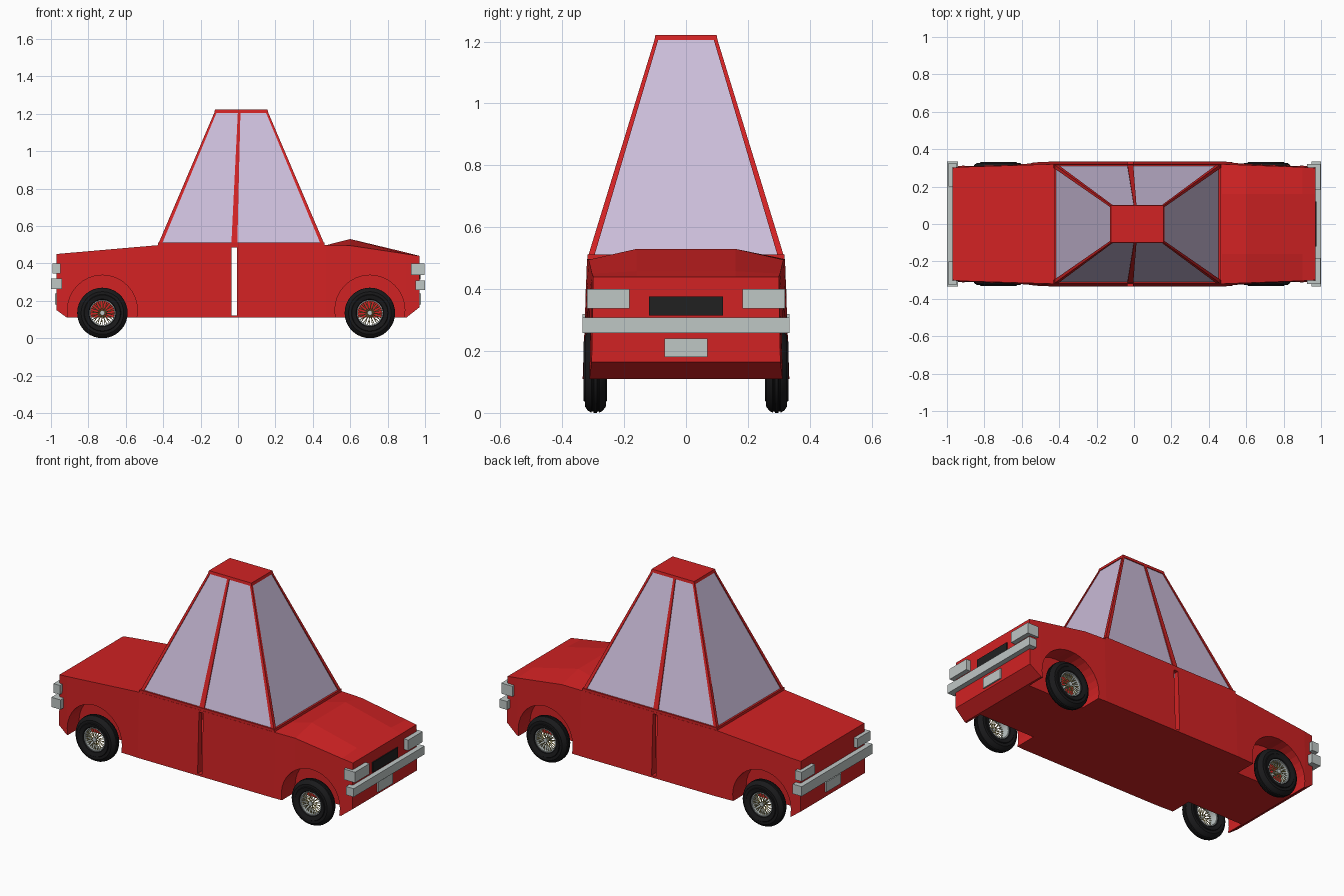
import bpy, bmesh, math
from mathutils import Vector, Matrix

cube = bpy.data.objects.get("Cube")
if cube:
    bpy.data.objects.remove(cube, do_unlink=True)


def material(name, rgb):
    m = bpy.data.materials.new(name)
    m.use_nodes = True
    m.diffuse_color = (*rgb, 1)
    m.node_tree.nodes["Principled BSDF"].inputs["Base Color"].default_value = (*rgb, 1)
    return m


RED = material("red paint", (0.64, 0.016, 0.017))
GLASS = material("lavender glass", (0.6, 0.51, 0.7))
SILVER = material("silver trim", (0.52, 0.57, 0.56))
BLACK = material("black grille", (0.015, 0.015, 0.015))
RUBBER = material("tyre rubber", (0.01, 0.01, 0.011))
GOLD = material("gold spokes", (0.45, 0.36, 0.1))


def finish(name, bm, mat, smooth=False):
    bmesh.ops.recalc_face_normals(bm, faces=bm.faces)
    mesh = bpy.data.meshes.new(name)
    bm.to_mesh(mesh)
    bm.free()
    mesh.materials.append(mat)
    ob = bpy.data.objects.new(name, mesh)
    bpy.context.collection.objects.link(ob)
    if smooth:
        bpy.ops.object.select_all(action='DESELECT')
        ob.select_set(True)
        bpy.context.view_layer.objects.active = ob
        bpy.ops.object.shade_smooth_by_angle(angle=math.radians(35))
    return ob


def loft(name, mat, rings, caps=True):
    """Skin closed rings of points with quads."""
    bm = bmesh.new()
    rows = [[bm.verts.new(p) for p in ring] for ring in rings]
    n = len(rows[0])
    for a, b in zip(rows, rows[1:]):
        for i in range(n):
            j = (i + 1) % n
            bm.faces.new((a[i], a[j], b[j], b[i]))
    if caps:
        bm.faces.new(rows[0])
        bm.faces.new(rows[-1])
    return finish(name, bm, mat)


def rect(x0, x1, y0, y1, z):
    return [(x0, y0, z), (x1, y0, z), (x1, y1, z), (x0, y1, z)]


def box(name, mat, x, y, z):
    return loft(name, mat, [rect(*x, *y, z[0]), rect(*x, *y, z[1])])


def rod(bm, a, b, r, sides=4):
    """Add a thin cylinder from a to b."""
    a, b = Vector(a), Vector(b)
    rot = (b - a).to_track_quat('Z', 'Y').to_matrix().to_4x4()
    bmesh.ops.create_cone(bm, cap_ends=True, segments=sides, radius1=r, radius2=r,
                          depth=(b - a).length, matrix=Matrix.Translation((a + b) / 2) @ rot)


# Lower body: x, floor height, floor half width, belt height, belt half width, crown height
stations = [
    (-0.97, 0.15, 0.305, 0.45, 0.30, 0.45),
    (-0.915, 0.11, 0.312, 0.455, 0.305, 0.455),
    (-0.43, 0.11, 0.334, 0.497, 0.32, 0.497),
    (0.47, 0.11, 0.334, 0.497, 0.32, 0.497),
    (0.60, 0.11, 0.328, 0.495, 0.315, 0.53),
    (0.90, 0.11, 0.312, 0.45, 0.304, 0.458),
    (0.97, 0.165, 0.305, 0.44, 0.30, 0.44),
]
rings = []
for x, zf, yf, zb, yb, zc in stations:
    half = [(x, yf, zf), (x, yb, zb), (x, 0.16, zc)]
    rings.append(half + [(x, -y, z) for _, y, z in reversed(half)])
body = loft("lower_body", RED, rings)

# Cut the cabin space, door gaps and wheel arches
WHEEL_X = (-0.725, 0.705)
cutters = [
    box("cabin_cutter", RED, (-0.40, 0.435), (-0.292, 0.292), (0.13, 0.7)),
    box("door_gap_cutter", RED, (-0.034, -0.006), (-0.5, 0.5), (0.122, 0.485)),
]
for x in WHEEL_X:
    for s in (-1, 1):
        bm = bmesh.new()
        rod(bm, (x, s * 0.2, 0.15), (x, s * 0.45, 0.15), 0.187, 32)
        cutters.append(finish("arch_cutter", bm, RED))
bpy.context.view_layer.objects.active = body
for c in cutters:
    c.hide_render = True
    mod = body.modifiers.new("cut", 'BOOLEAN')
    mod.object, mod.operation, mod.solver = c, 'DIFFERENCE', 'EXACT'
    bpy.ops.object.modifier_apply(modifier=mod.name)
    bpy.data.objects.remove(c, do_unlink=True)

# Cabin: tall tapered glass with red pillars and a small roof
BASE, TOP = (-0.43, 0.465, 0.32, 0.495), (-0.127, 0.162, 0.102, 1.205)


def cabin_rect(level, inset):
    x0, x1, y, z = level
    return rect(x0 + inset, x1 - inset, -y + inset, y - inset, z)


loft("cabin_glass", GLASS, [cabin_rect(BASE, 0.006), cabin_rect(TOP, 0.005)], caps=False)
loft("roof", RED, [cabin_rect(TOP, 0), cabin_rect((-0.123, 0.158, 0.099, 1.222), 0)])
for sx in (0, 1):
    for s in (-1, 1):
        ends = []
        for level, w in ((BASE, 0.02), (TOP, 0.012)):
            x, y, z = level[sx], s * level[2], level[3]
            xi, yi = x + w * (1 - 2 * sx), y - s * w
            ends.append(rect(min(x, xi), max(x, xi), min(y, yi), max(y, yi), z))
        side = ("rear", "front")[sx] + ("_right", "_left")[s > 0]
        loft(side + "_pillar", RED, ends)
for s in (-1, 1):
    ends = []
    for xm, w, level in ((-0.02, 0.016, BASE), (0.006, 0.007, TOP)):
        y = s * level[2]
        ends.append(rect(xm - w, xm + w, min(y, y - s * 0.015), max(y, y - s * 0.015), level[3]))
    loft("centre_pillar", RED, ends)
    box("side_belt_rail", RED, (-0.428, 0.463), sorted((s * 0.295, s * 0.319)), (0.485, 0.512))
for x in (-0.428, 0.438):
    box("cross_belt_rail", RED, (x, x + 0.025), (-0.318, 0.318), (0.485, 0.512))

# Bumpers, lamps, plates and grille
box("front_bumper", SILVER, (0.95, 1.0), (-0.335, 0.335), (0.258, 0.308))
box("rear_bumper", SILVER, (-1.0, -0.94), (-0.335, 0.335), (0.262, 0.32))
for s in (-1, 1):
    span = sorted((s * 0.183, s * 0.32))
    box("headlamp", SILVER, (0.925, 0.998), span, (0.337, 0.40))
    box("tail_lamp", SILVER, (-0.993, -0.95), sorted((s * 0.2, s * 0.325)), (0.345, 0.40))
box("front_plate", SILVER, (0.96, 0.978), (-0.07, 0.07), (0.18, 0.24))
box("rear_plate", SILVER, (-0.978, -0.96), (-0.07, 0.07), (0.18, 0.24))
box("grille", BLACK, (0.96, 0.976), (-0.12, 0.12), (0.315, 0.376))

# Wheels: lathed tyre, rim ring, hub and crossed wire spokes
half_tyre = [(0.068, 0.026), (0.074, 0.033), (0.096, 0.038), (0.099, 0.034), (0.114, 0.034),
             (0.128, 0.024), (0.134, 0.013), (0.13, 0.011), (0.13, 0.007), (0.135, 0.005)]
tyre = half_tyre + [(r, -y) for r, y in reversed(half_tyre)]
rim = [(0.064, 0.028), (0.07, 0.028), (0.07, -0.028), (0.064, -0.028)]


def lathe(name, mat, profile, centre, steps=36):
    bm = bmesh.new()
    rows = []
    for k in range(steps):
        a = math.tau * k / steps
        rows.append([bm.verts.new(centre + Vector((r * math.cos(a), y, r * math.sin(a))))
                     for r, y in profile])
    for k in range(steps):
        a, b = rows[k], rows[(k + 1) % steps]
        for i in range(len(profile)):
            j = (i + 1) % len(profile)
            bm.faces.new((a[i], a[j], b[j], b[i]))
    return finish(name, bm, mat, smooth=True)


for x, end in zip(WHEEL_X, ("rear", "front")):
    for s, side in ((-1, "right"), (1, "left")):
        c = Vector((x, s * 0.293, 0.135))
        tag = f"{end}_{side}_"
        lathe(tag + "tyre", RUBBER, tyre, c)
        lathe(tag + "rim", SILVER, rim, c)
        bm = bmesh.new()
        rod(bm, c - Vector((0, 0.02, 0)), c + Vector((0, s * 0.03, 0)), 0.013, 12)
        finish(tag + "hub", bm, SILVER)
        bm = bmesh.new()
        for k in range(32):
            a = math.tau * k / 32
            b = a + (0.5 if k % 2 else -0.5)
            depth = s * (0.024 if k % 4 < 2 else 0.012)
            rod(bm, c + Vector((0.011 * math.cos(b), depth, 0.011 * math.sin(b))),
                c + Vector((0.066 * math.cos(a), s * 0.016, 0.066 * math.sin(a))), 0.0021)
        finish(tag + "spokes", bm, GOLD)
